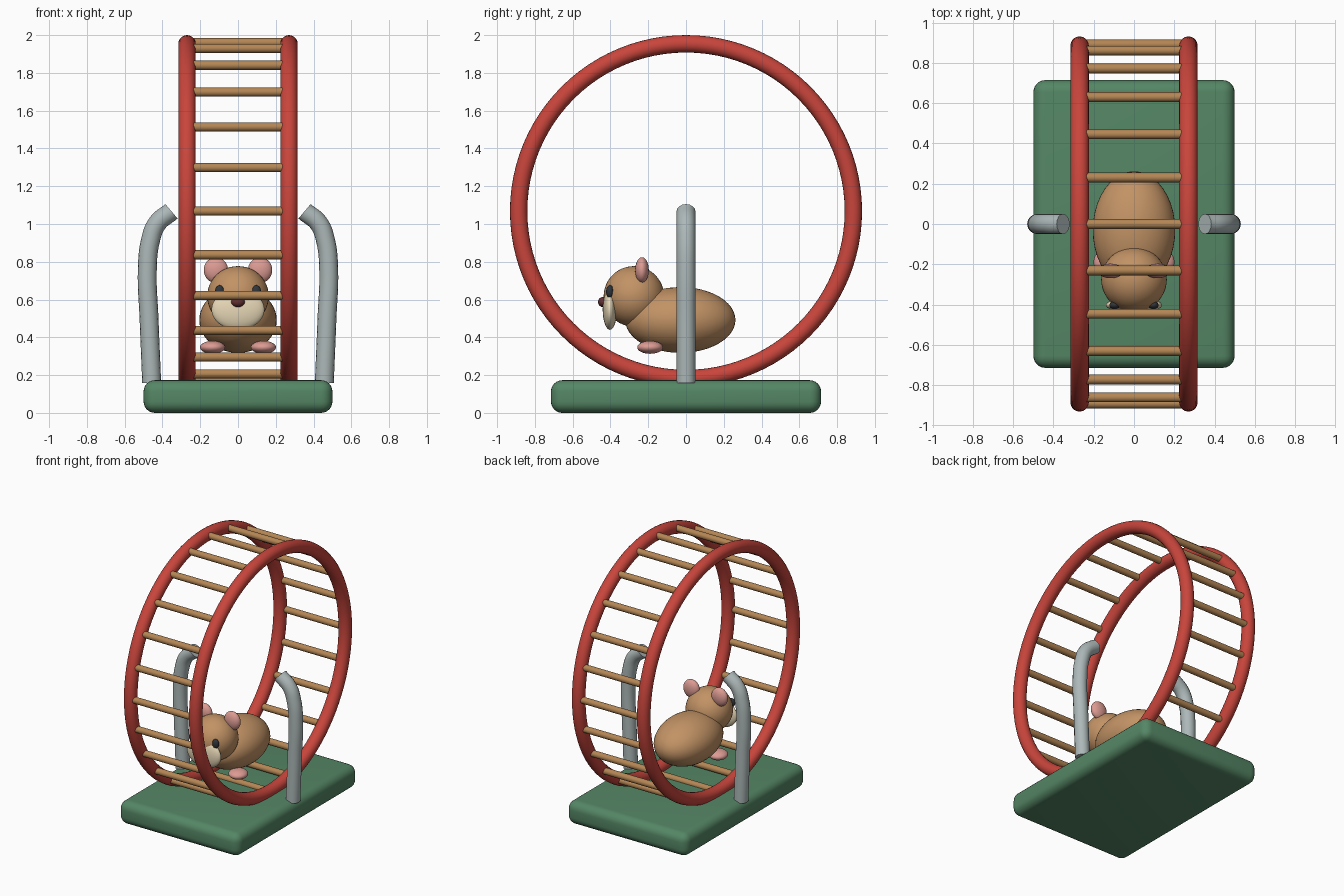
import bpy
from math import sin, cos, pi, radians

if "Cube" in bpy.data.objects:
    bpy.data.objects.remove(bpy.data.objects["Cube"])


def material(name, rgb):
    m = bpy.data.materials.new(name)
    m.diffuse_color = (*rgb, 1)
    m.use_nodes = True
    m.node_tree.nodes["Principled BSDF"].inputs["Base Color"].default_value = m.diffuse_color
    return m


GREEN = material("green", (0.09, 0.24, 0.13))
RED = material("red", (0.58, 0.06, 0.045))
WOOD = material("wood", (0.46, 0.24, 0.09))
METAL = material("metal", (0.42, 0.48, 0.48))
FUR = material("fur", (0.54, 0.29, 0.13))
CREAM = material("cream", (0.82, 0.70, 0.48))
PINK = material("pink", (0.72, 0.33, 0.29))
DARK = material("dark", (0.03, 0.035, 0.04))
NOSE = material("nose", (0.13, 0.03, 0.03))


def finish(name, mat):
    o = bpy.context.object
    o.name = name
    o.data.materials.append(mat)
    bpy.ops.object.shade_smooth_by_angle(angle=radians(35))
    return o


def ellipsoid(name, loc, semi, mat):
    bpy.ops.mesh.primitive_uv_sphere_add(segments=40, ring_count=24, location=loc)
    bpy.context.object.scale = semi
    bpy.ops.object.transform_apply(location=False, rotation=False, scale=True)
    return finish(name, mat)


# base with rounded edges
bpy.ops.mesh.primitive_cube_add(size=1, location=(0, 0, 0.0865))
base = bpy.context.object
base.scale = (1.0, 1.43, 0.173)
bpy.ops.object.transform_apply(location=False, rotation=False, scale=True)
bev = base.modifiers.new("round", 'BEVEL')
bev.width, bev.segments = 0.06, 6
bpy.ops.object.modifier_apply(modifier=bev.name)
finish("base", GREEN)

# wheel rings and rungs
HUB = 1.068
for side, x in (("left", -0.27), ("right", 0.27)):
    bpy.ops.mesh.primitive_torus_add(location=(x, 0, HUB), rotation=(0, pi / 2, 0),
                                     major_radius=0.886, minor_radius=0.046,
                                     major_segments=96, minor_segments=20)
    finish("wheel_ring_" + side, RED)

for i in range(24):
    a = 2 * pi * i / 24
    bpy.ops.mesh.primitive_cylinder_add(vertices=16, radius=0.024, depth=0.54,
                                        location=(0, 0.892 * cos(a), HUB + 0.892 * sin(a)),
                                        rotation=(0, pi / 2, 0))
    finish(f"rung_{i + 1}", WOOD)

# bent support posts
PATH = [(0.457, 0.16), (0.471, 0.50), (0.480, 0.76), (0.464, 0.91), (0.428, 1.003), (0.352, 1.067)]
for side, s in (("left", -1), ("right", 1)):
    cu = bpy.data.curves.new("post_path", 'CURVE')
    cu.dimensions = '3D'
    cu.bevel_depth, cu.bevel_resolution = 0.05, 6
    cu.use_fill_caps = True
    sp = cu.splines.new('BEZIER')
    sp.bezier_points.add(len(PATH) - 1)
    for p, (x, z) in zip(sp.bezier_points, PATH):
        p.co = (s * x, 0, z)
        p.handle_left_type = p.handle_right_type = 'AUTO'
    sp.resolution_u = 8
    post = bpy.data.objects.new("support_post_" + side, cu)
    bpy.context.collection.objects.link(post)
    bpy.ops.object.select_all(action='DESELECT')
    post.select_set(True)
    bpy.context.view_layer.objects.active = post
    bpy.ops.object.convert(target='MESH')
    finish("support_post_" + side, METAL)

# hamster body, head and face
ellipsoid("body", (0, -0.03, 0.492), (0.205, 0.292, 0.174), FUR)
ellipsoid("head", (0, -0.276, 0.617), (0.163, 0.16, 0.16), FUR)
ellipsoid("muzzle", (0, -0.403, 0.547), (0.14, 0.038, 0.107), CREAM)
ellipsoid("nose", (0, -0.439, 0.587), (0.036, 0.027, 0.027), NOSE)

# paired eyes, ears and feet
for side, s in (("left", -1), ("right", 1)):
    ellipsoid("eye_" + side, (s * 0.097, -0.403, 0.642), (0.025, 0.02, 0.034), DARK)
    ellipsoid("ear_" + side, (s * 0.117, -0.233, 0.756), (0.064, 0.036, 0.068), PINK)
    ellipsoid("foot_" + side, (s * 0.135, -0.19, 0.347), (0.066, 0.068, 0.034), PINK)
